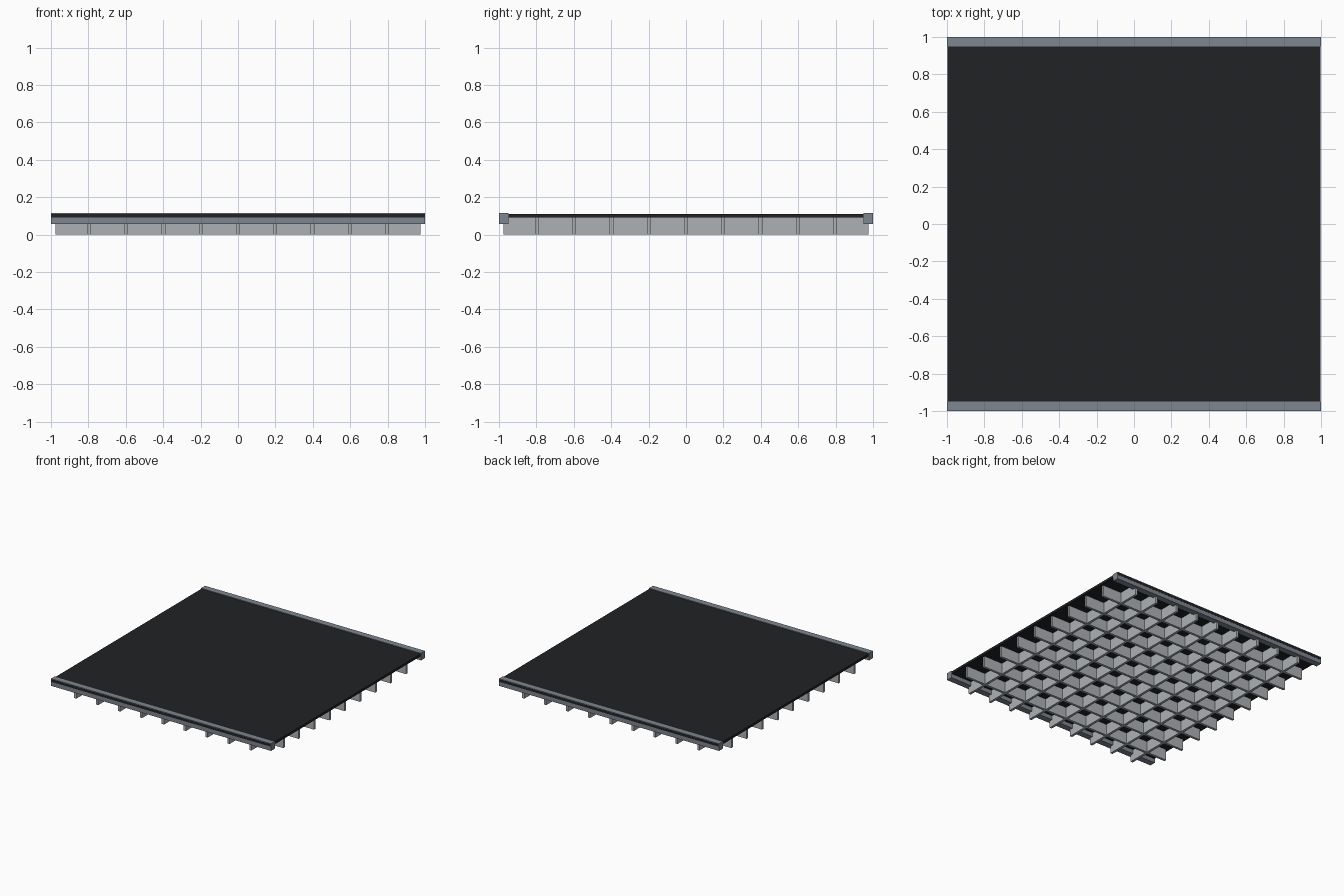
import bpy

if "Cube" in bpy.data.objects:
    bpy.data.objects.remove(bpy.data.objects["Cube"])


def material(name, rgb):
    m = bpy.data.materials.new(name)
    m.diffuse_color = (*rgb, 1)
    m.use_nodes = True
    m.node_tree.nodes["Principled BSDF"].inputs["Base Color"].default_value = m.diffuse_color
    return m


def box(name, x, y, z, mat=None):
    """Box from (min, max) ranges on each axis."""
    bpy.ops.mesh.primitive_cube_add(
        size=1, location=[(a + b) / 2 for a, b in (x, y, z)])
    ob = bpy.context.object
    ob.name = name
    ob.scale = [b - a for a, b in (x, y, z)]
    bpy.ops.object.transform_apply(location=False, rotation=False, scale=True)
    if mat:
        ob.data.materials.append(mat)
    return ob


black = material("black_panel", (0.015, 0.016, 0.018))
steel = material("rail_steel", (0.21, 0.24, 0.28))
alloy = material("rib_alloy", (0.42, 0.44, 0.46))

# Thin top panel, its long edges showing through the rails
box("panel", (-0.997, 0.997), (-1.0, 1.0), (0.091, 0.111), black)

# Edge rails along front and back
for side, s in (("front", -1), ("back", 1)):
    y = sorted((s * 0.948, s * 0.999))
    box(f"{side}_rail", (-1.0, 1.0), y, (0.057, 0.116), steel)

# Egg-crate support ribs underneath
for i in range(9):
    p = (i - 4) * 0.199
    thin, run, z = (p - 0.01, p + 0.01), (-0.976, 0.976), (0, 0.092)
    box(f"long_rib_{i + 1}", run, thin, z, alloy)
    box(f"cross_rib_{i + 1}", thin, run, z, alloy)
